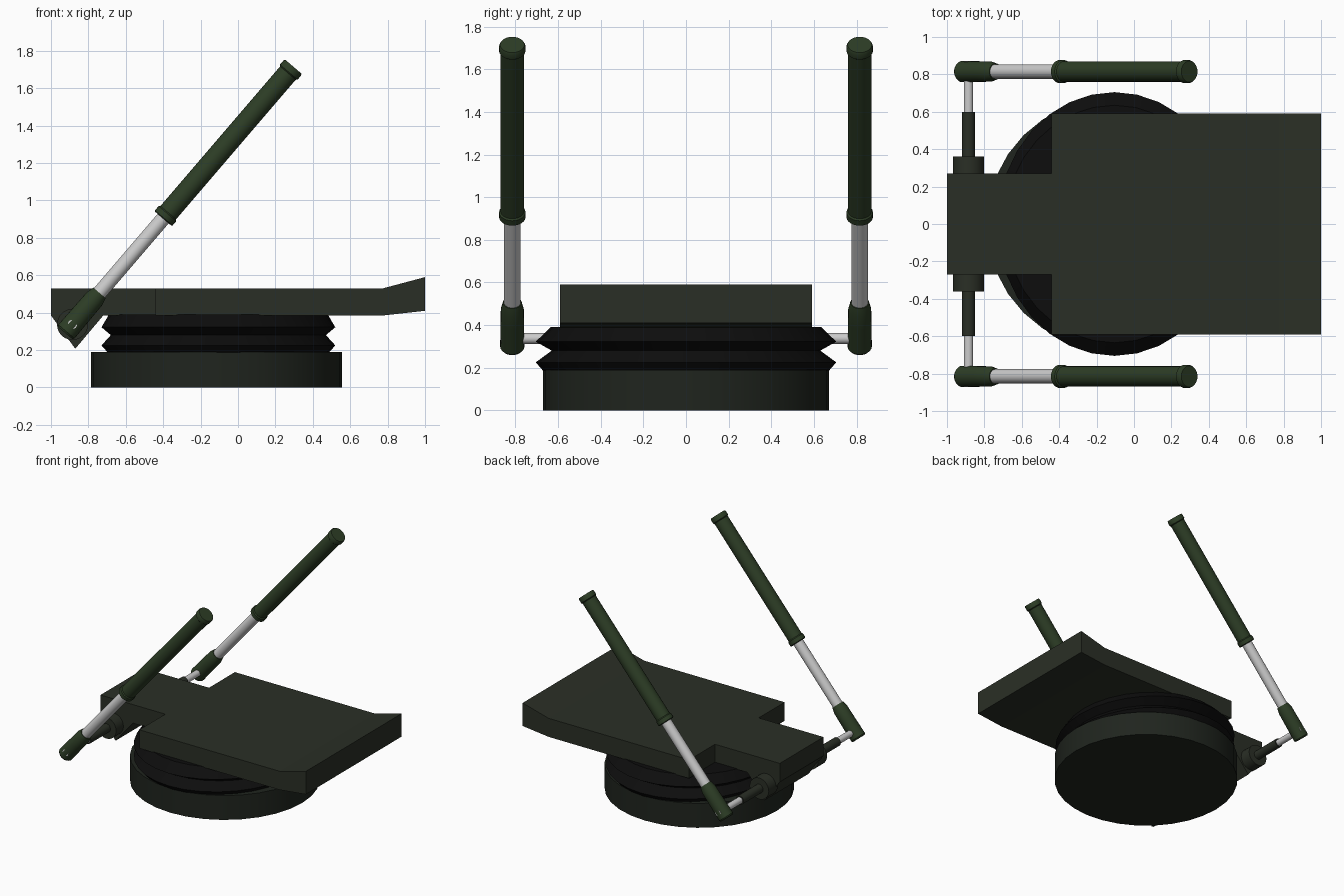
import bpy, bmesh, math
from mathutils import Matrix, Vector

if "Cube" in bpy.data.objects:
    bpy.data.objects.remove(bpy.data.objects["Cube"])


def material(name, rgb):
    m = bpy.data.materials.new(name)
    m.diffuse_color = (*rgb, 1)
    m.use_nodes = True
    m.node_tree.nodes["Principled BSDF"].inputs["Base Color"].default_value = m.diffuse_color
    return m


HULL = material("dark_olive", (0.023, 0.028, 0.019))
BASE = material("base_olive", (0.014, 0.018, 0.013))
RUBBER = material("rubber", (0.004, 0.004, 0.004))
GRIP = material("grip_green", (0.026, 0.047, 0.019))
STEEL = material("steel", (0.55, 0.55, 0.55))


def finish(name, bm, mat, matrix=Matrix(), smooth=True):
    bmesh.ops.recalc_face_normals(bm, faces=bm.faces)
    me = bpy.data.meshes.new(name)
    bm.to_mesh(me)
    bm.free()
    me.materials.append(mat)
    ob = bpy.data.objects.new(name, me)
    bpy.context.collection.objects.link(ob)
    ob.matrix_world = matrix
    if smooth:
        bpy.ops.object.select_all(action='DESELECT')
        ob.select_set(True)
        bpy.context.view_layer.objects.active = ob
        bpy.ops.object.shade_smooth_by_angle(angle=math.radians(30))
    return ob


def lathe(name, profile, mat, matrix=Matrix(), sides=32):
    """Closed solid around z from (radius_x, radius_y, height) rings."""
    bm = bmesh.new()
    rings = []
    for rx, ry, h in profile:
        rings.append([bm.verts.new((rx * math.cos(a), ry * math.sin(a), h))
                      for a in (i * math.tau / sides for i in range(sides))])
    for lo, hi in zip(rings, rings[1:]):
        for i in range(sides):
            j = (i + 1) % sides
            bm.faces.new((lo[i], lo[j], hi[j], hi[i]))
    bm.faces.new(rings[0])
    bm.faces.new(rings[-1])
    return finish(name, bm, mat, matrix)


def round_lathe(name, profile, mat, matrix, sides=24):
    return lathe(name, [(r, r, h) for r, h in profile], mat, matrix, sides)


def prism(name, outline, half_width, mat):
    """Side outline in x/z extruded across y."""
    bm = bmesh.new()
    face = bm.faces.new([bm.verts.new((x, -half_width, z)) for x, z in outline])
    ext = bmesh.ops.extrude_face_region(bm, geom=[face])
    bmesh.ops.translate(bm, vec=(0, 2 * half_width, 0),
                        verts=[v for v in ext["geom"] if isinstance(v, bmesh.types.BMVert)])
    return finish(name, bm, mat, smooth=False)


# Round base and the oval rubber bellows above it
round_lathe("base", [(0.672, 0), (0.672, 0.19)], BASE, Matrix.Translation((-0.115, 0, 0)), 32)
lathe("bellows", [(0.59, 0.67, 0.185), (0.625, 0.705, 0.225), (0.575, 0.63, 0.28),
                  (0.625, 0.705, 0.322), (0.585, 0.635, 0.39)],
      RUBBER, Matrix.Translation((-0.105, 0, 0)))

# Foot plate with raised end, and narrow neck with a hanging tail
prism("plate", [(-0.44, 0.385), (0.775, 0.385), (1, 0.41), (1, 0.59), (0.775, 0.53), (-0.44, 0.53)],
      0.59, HULL)
prism("neck", [(-1, 0.385), (-0.87, 0.207), (-0.72, 0.385), (-0.44, 0.385), (-0.44, 0.53), (-1, 0.53)],
      0.27, HULL)

# Axle parts and tilted handles on both sides
PIVOT = Vector((-0.885, 0, 0.337))
TILT = Matrix.Rotation(math.radians(40.6), 4, 'Y')
for side, s in (("left", 1), ("right", -1)):
    axle = Matrix.Translation(PIVOT) @ Matrix.Rotation(-s * math.pi / 2, 4, 'X')
    round_lathe(f"{side}_hub", [(0.083, 0.25), (0.083, 0.36)], HULL, axle)
    round_lathe(f"{side}_axle_sleeve", [(0.034, 0.35), (0.034, 0.60)], HULL, axle)
    round_lathe(f"{side}_axle_pin", [(0.025, 0.59), (0.025, 0.868)], STEEL, axle)

    arm = Matrix.Translation(PIVOT + Vector((0, s * 0.815, 0))) @ TILT
    round_lathe(f"{side}_knuckle", [(0.050, -0.06), (0.057, -0.05), (0.055, 0.10), (0.054, 0.18),
                                    (0.044, 0.222)], GRIP, arm)
    round_lathe(f"{side}_rod", [(0.039, 0.2), (0.039, 0.78)], STEEL, arm)
    round_lathe(f"{side}_grip", [(0.056, 0.745), (0.062, 0.75), (0.062, 0.78), (0.055, 0.787),
                                 (0.055, 1.77), (0.062, 1.777), (0.062, 1.805), (0.057, 1.815)],
                GRIP, arm)
